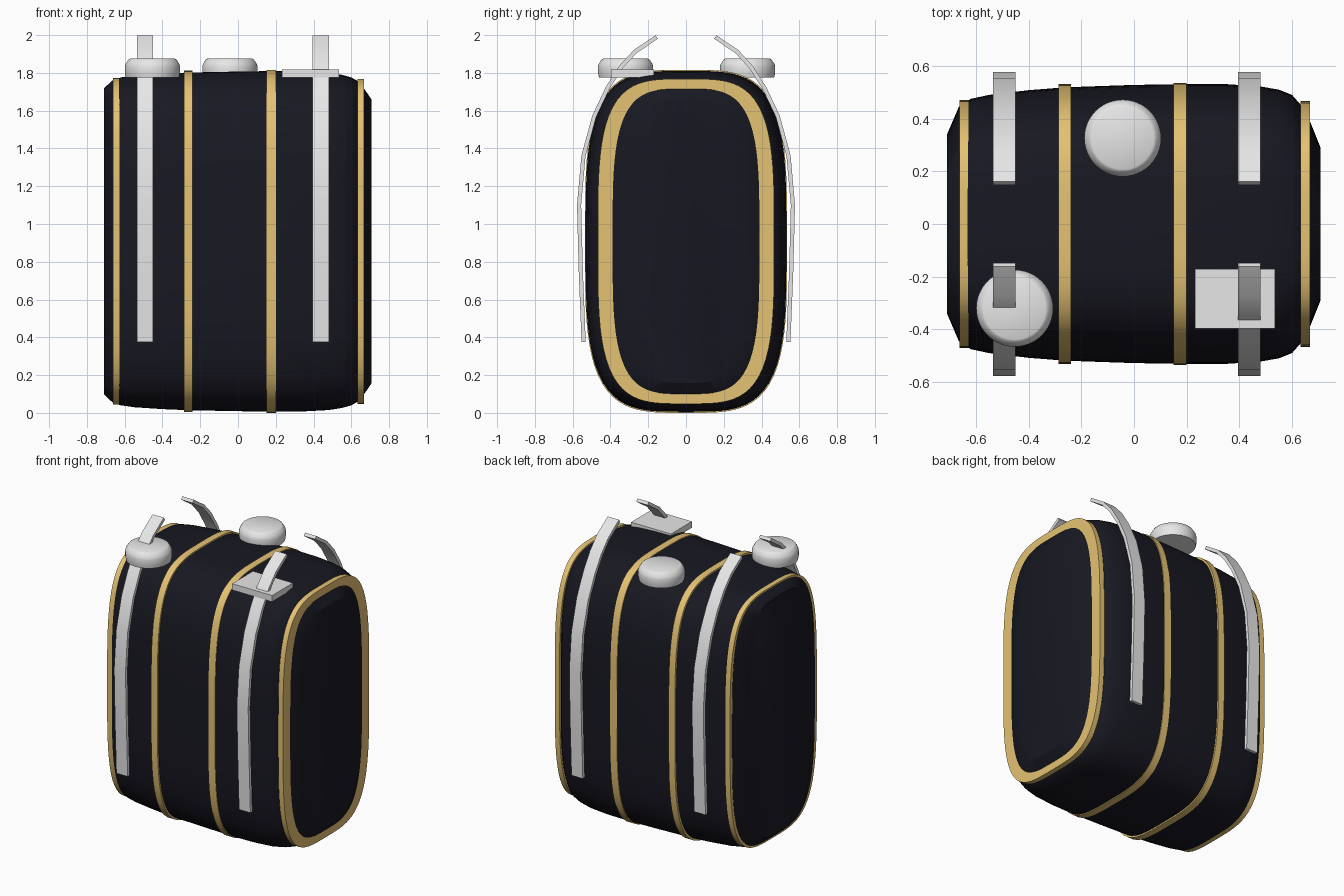
import bpy, bmesh, math
from mathutils import Vector

if "Cube" in bpy.data.objects:
    bpy.data.objects.remove(bpy.data.objects["Cube"])

ZC = 0.908   # height of the barrel axis
SEG = 112


def material(name, rgb):
    m = bpy.data.materials.new(name)
    m.diffuse_color = (*rgb, 1)
    m.use_nodes = True
    m.node_tree.nodes["Principled BSDF"].inputs["Base Color"].default_value = m.diffuse_color
    return m


navy = material("dark navy", (0.009, 0.009, 0.016))
gold = material("gold", (0.78, 0.54, 0.17))
grey = material("light grey", (0.80, 0.80, 0.80))


def finish(bm, name, mat, angle=30):
    bmesh.ops.recalc_face_normals(bm, faces=bm.faces)
    me = bpy.data.meshes.new(name)
    bm.to_mesh(me)
    bm.free()
    ob = bpy.data.objects.new(name, me)
    bpy.context.collection.objects.link(ob)
    me.materials.append(mat)
    bpy.ops.object.select_all(action='DESELECT')
    ob.select_set(True)
    bpy.context.view_layer.objects.active = ob
    bpy.ops.object.shade_smooth_by_angle(angle=math.radians(angle))
    return ob


def oval(x, hy, hz, n=3.7):
    """Rounded, squarish loop in the YZ plane."""
    pts = []
    for i in range(SEG):
        a = 2 * math.pi * i / SEG
        c, s = math.cos(a), math.sin(a)
        r = (abs(c) ** n + abs(s) ** n) ** (-1 / n)
        pts.append(Vector((x, hy * c * r, ZC + hz * s * r)))
    return pts


def loft(loops, name, mat, ring=False, angle=30):
    """Skin a row of loops; ring joins last to first, otherwise cap the ends."""
    bm = bmesh.new()
    rows = [[bm.verts.new(p) for p in loop] for loop in loops]
    n = len(rows[0])
    pairs = list(zip(rows, rows[1:])) + ([(rows[-1], rows[0])] if ring else [])
    for a, b in pairs:
        for i in range(n):
            j = (i + 1) % n
            bm.faces.new((a[i], a[j], b[j], b[i]))
    if not ring:
        bm.faces.new(rows[0])
        bm.faces.new(rows[-1])
    return finish(bm, name, mat, angle)


# Barrel body: x, half width, half height
body = [(-0.71, 0.34, 0.81), (-0.665, 0.445, 0.852), (-0.62, 0.475, 0.868),
        (-0.55, 0.49, 0.878), (-0.40, 0.508, 0.888), (-0.26, 0.519, 0.894),
        (0.0, 0.528, 0.899), (0.20, 0.531, 0.902), (0.35, 0.531, 0.900),
        (0.48, 0.522, 0.893), (0.55, 0.51, 0.882), (0.60, 0.49, 0.868),
        (0.635, 0.45, 0.848), (0.67, 0.385, 0.805), (0.708, 0.29, 0.75)]
loft([oval(*s) for s in body], "tank_body", navy)

# Gold hoops: x start, x end, half width, half height, depth
hoops = [(-0.663, -0.625, 0.470, 0.864, 0.05), (-0.287, -0.24, 0.531, 0.904, 0.03),
         (0.15, 0.20, 0.535, 0.908, 0.03), (0.632, 0.668, 0.467, 0.86, 0.09)]
for k, (x0, x1, hy, hz, d) in enumerate(hoops):
    loft([oval(x0, hy - d, hz - d), oval(x0, hy, hz), oval(x1, hy, hz),
          oval(x1, hy - d, hz - d)], f"hoop_{k + 1}", gold, ring=True)

# Straps following the side and curling inward above the top
path = [Vector(p) for p in [(0.542, 0.375), (0.557, 0.75), (0.566, 1.1), (0.543, 1.36),
                            (0.486, 1.57), (0.415, 1.72), (0.345, 1.83),
                            (0.27, 1.912), (0.155, 1.99)]]


def strap(x, side, name):
    loops = []
    for i, p in enumerate(path):
        t = (path[min(i + 1, len(path) - 1)] - path[max(i - 1, 0)]).normalized()
        nrm = Vector((t.y, -t.x)) * 0.011
        corners = [(x - 0.043, p - nrm), (x + 0.043, p - nrm),
                   (x + 0.043, p + nrm), (x - 0.043, p + nrm)]
        loops.append([Vector((cx, side * q.x, q.y)) for cx, q in corners])
    loft(loops, name, grey)


for x, lr in ((-0.492, "left"), (0.438, "right")):
    for side, fb in ((-1, "front"), (1, "back")):
        strap(x, side, f"{fb}_{lr}_strap")

# Round filler caps
profile = [(0.141, 1.776), (0.146, 1.80), (0.146, 1.834), (0.142, 1.848), (0.127, 1.871), (0.118, 1.876)]
for cx, cy, name in ((-0.453, -0.32, "front_cap"), (-0.043, 0.326, "back_cap")):
    loft([[Vector((cx + r * math.cos(2 * math.pi * i / 48),
                   cy + r * math.sin(2 * math.pi * i / 48), z)) for i in range(48)]
          for r, z in profile], name, grey, angle=35)

# Rectangular plate on the top front right
bm = bmesh.new()
bmesh.ops.create_cube(bm, size=1)
for v in bm.verts:
    v.co = Vector((0.384 + v.co.x * 0.303, -0.283 + v.co.y * 0.226, 1.797 + v.co.z * 0.043))
finish(bm, "top_plate", grey)
